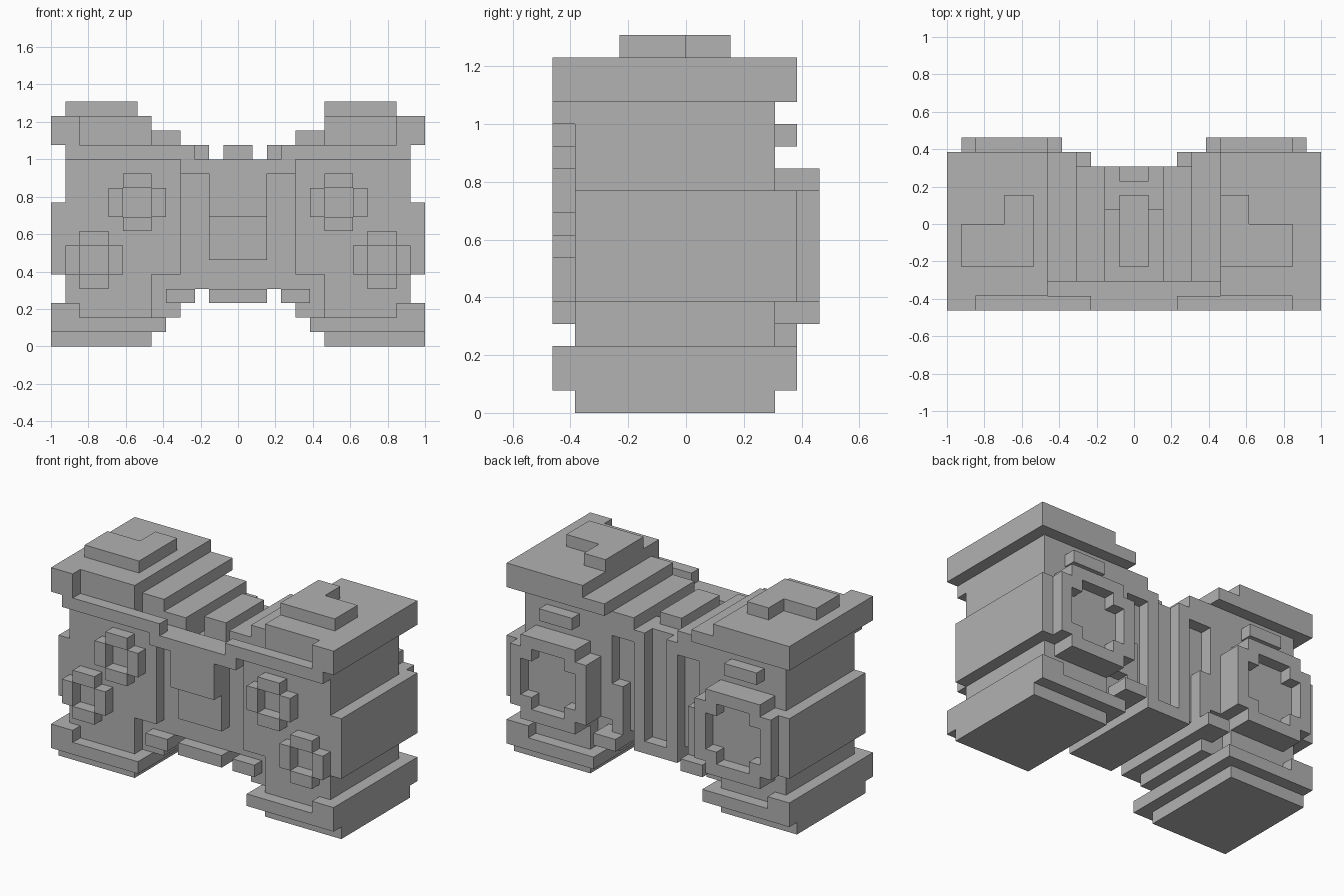
import bpy
import bmesh
from mathutils import Vector

UNIT = 1 / 13  # size of one building cube

start_cube = bpy.data.objects.get("Cube")
if start_cube:
    bpy.data.objects.remove(start_cube, do_unlink=True)

grey = bpy.data.materials.new("plain grey")
grey.use_nodes = True
GREY_VALUE = (0.445, 0.445, 0.445, 1)
grey.diffuse_color = GREY_VALUE
grey.node_tree.nodes["Principled BSDF"].inputs["Base Color"].default_value = GREY_VALUE


def add_box(bm, x_range, y_range, z_range):
    """Add one axis-aligned block, measured in building cubes."""
    low = Vector((min(x_range), min(y_range), min(z_range))) * UNIT
    high = Vector((max(x_range), max(y_range), max(z_range))) * UNIT
    size, middle = high - low, (high + low) / 2
    for vert in bmesh.ops.create_cube(bm, size=1)["verts"]:
        vert.co = Vector(c * s for c, s in zip(vert.co, size)) + middle


def make_part(name, *boxes):
    """Build an object from (x range, y range, z range) blocks."""
    mesh = bpy.data.meshes.new(name)
    bm = bmesh.new()
    for x_range, y_range, z_range in boxes:
        add_box(bm, x_range, y_range, z_range)
    bm.to_mesh(mesh)
    bm.free()
    mesh.materials.append(grey)
    part = bpy.data.objects.new(name, mesh)
    bpy.context.scene.collection.objects.link(part)
    return part


def make_pair(name, *boxes):
    """Build a part on the left (+x) and its mirror image on the right."""
    make_part("left_" + name, *boxes)
    mirrored = [((-b, -a), y_range, z_range) for (a, b), y_range, z_range in boxes]
    make_part("right_" + name, *mirrored)


def hollow_cross(x, z, y_range):
    """Four blocks around an open middle, centred on x and z."""
    near, far = 1, 2
    return [
        ((x - near, x + near), y_range, (z + near, z + far)),
        ((x - near, x + near), y_range, (z - far, z - near)),
        ((x - far, x - near), y_range, (z - near, z + near)),
        ((x + near, x + far), y_range, (z - near, z + near)),
    ]


def back_frame(left, right, bottom, top, y_back, y_mid, y_front):
    """Octagon-like plate with a raised rim that is stepped at the corners."""
    rim = (y_mid, y_front)
    boxes = [
        ((left, right), (y_back, y_mid), (bottom + 1, top - 1)),
        ((left + 1, right - 1), (y_back, y_mid), (bottom, top)),
        ((left + 1, right - 1), rim, (bottom, bottom + 1)),
        ((left + 1, right - 1), rim, (top - 1, top)),
        ((left, left + 1), rim, (bottom + 1, top - 1)),
        ((right - 1, right), rim, (bottom + 1, top - 1)),
    ]
    # small blocks in the inner corners
    for x in (left + 1, right - 2):
        for z in (bottom + 1, top - 2):
            boxes.append(((x, x + 1), rim, (z, z + 1)))
    return boxes


# Central body
make_part("central_core", ((-4, 4), (-4, 3), (4, 12)))
make_part("central_foot", ((-2, 2), (-5, 4), (3, 4)))
make_part("front_crossbar", ((-4, 4), (-6, -4), (12, 13)))
make_part(
    "front_panel",
    ((-2, 2), (-6, -4), (9, 12)),
    ((-2, 2), (-5, -4), (6, 9)),
)
make_part(
    "central_ridge",
    ((-1, 1), (-3, 2), (12, 14)),
    ((-1, 1), (2, 3), (12, 13)),
)
make_pair("rear_pillar", ((1, 2), (1, 4), (12, 13)), ((1, 2), (3, 4), (4, 12)))

# Side blocks
make_pair(
    "side_body",
    ((4, 12), (-5, 4), (5, 13)),
    ((6, 12), (-5, 4), (2, 5)),
    ((4, 6), (-4, 3), (2, 5)),
    ((4, 12), (-4, 4), (13, 14)),
    ((6, 12), (-5, -4), (13, 14)),
)
make_pair("side_plate", ((12, 13), (-5, 5), (5, 10)))
make_pair("rear_inner_step", ((3, 4), (3, 4), (4, 8)))
make_pair("lower_inner_bar", ((3, 5), (-5, 5), (3, 4)))

# Stepped top
make_pair("inner_step", ((2, 4), (-4, 4), (12, 14)))
make_pair("outer_step", ((4, 6), (-4, 5), (14, 15)))
make_pair("front_lip", ((3, 12), (-6, -5), (13, 14)))
make_pair(
    "top_cap",
    ((6, 13), (-5, 5), (14, 16)),
    ((11, 13), (-6, -5), (14, 16)),
)

# Bent pads on the caps, the left one set one cube further in
for name, side, shift in (("left_pad", 1, -1), ("right_pad", -1, 0)):
    wide = [side * (x + shift) for x in (7, 12)]
    leg = [side * (x + shift) for x in (7, 9)]
    make_part(name, (wide, (-3, 0), (16, 17)), (leg, (0, 2), (16, 17)))

# Feet
make_pair("foot", ((6, 13), (-5, 4), (0, 1)))
make_pair(
    "foot_rim",
    ((5, 13), (-6, 5), (1, 2)),
    ((11, 13), (-6, 5), (2, 3)),
)

# Front rings and rear frames
make_pair("upper_front_ring", *hollow_cross(7, 10, (-6, -5)))
make_pair("lower_front_ring", *hollow_cross(10, 6, (-6, -5)))
make_pair("rear_frame", *back_frame(5, 12, 4, 11, 4, 5, 6))
make_pair("rear_tab", ((7, 10), (4, 5), (12, 13)))
